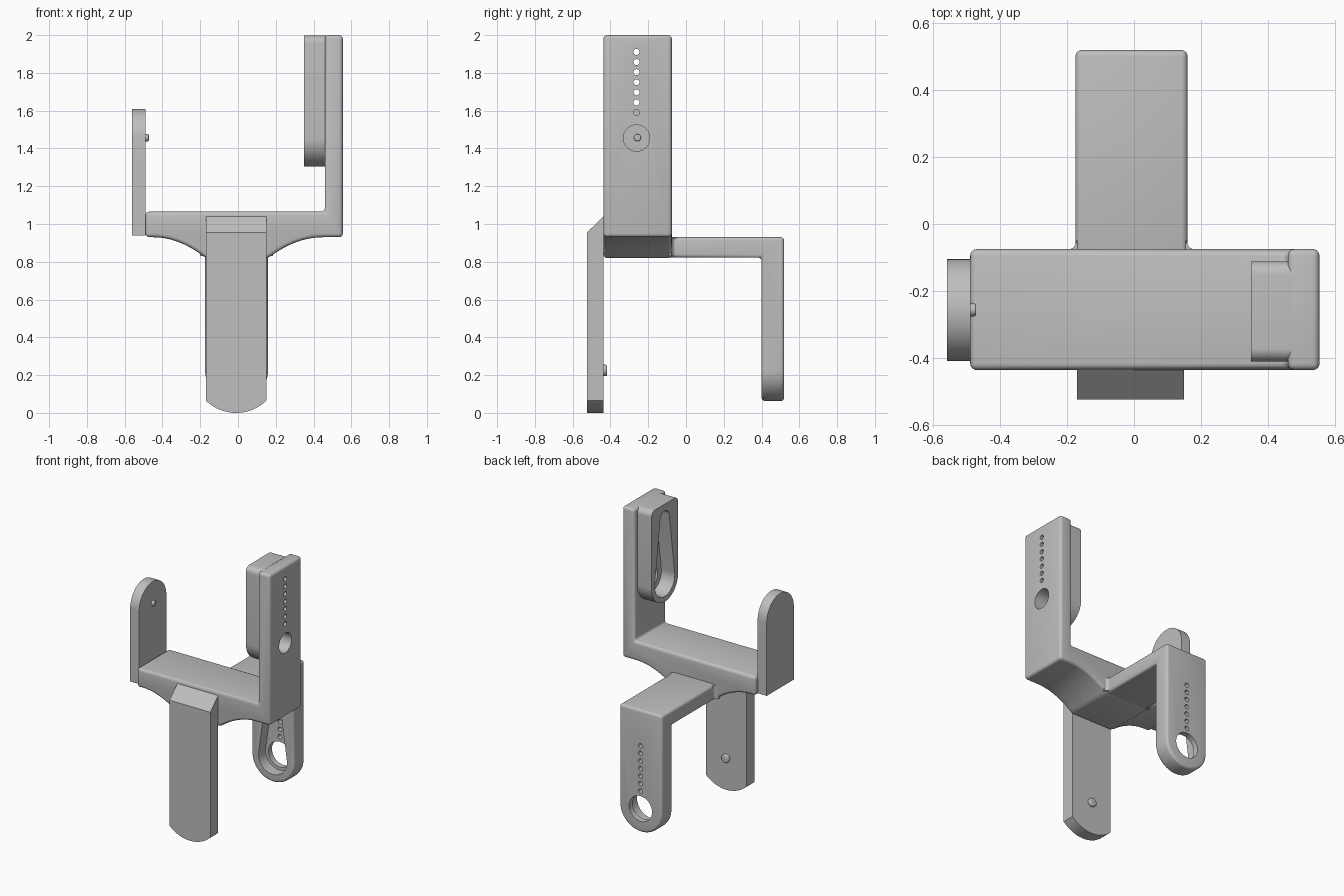
import bpy, bmesh, math

if "Cube" in bpy.data.objects:
    bpy.data.objects.remove(bpy.data.objects["Cube"])

grey = bpy.data.materials.new("plain grey")
grey.diffuse_color = (0.52, 0.52, 0.52, 1)
grey.use_nodes = True
grey.node_tree.nodes["Principled BSDF"].inputs["Base Color"].default_value = grey.diffuse_color


def arc(cu, cv, r, a0, a1, n=16):
    """Points on an arc, angles in degrees."""
    return [(cu + r * math.cos(math.radians(a0 + (a1 - a0) * i / n)),
             cv + r * math.sin(math.radians(a0 + (a1 - a0) * i / n))) for i in range(n + 1)]


def circle(cu, cv, r, n=32):
    return arc(cu, cv, r, 0, 360, n)[:-1]


def teardrop(cu, v0, r0, v1, r1):
    """Slot with a wide lower end and a narrow upper end."""
    a = math.degrees(math.asin((r0 - r1) / (v1 - v0)))
    return arc(cu, v0, r0, 180 - a, 360 + a, 28) + arc(cu, v1, r1, a, 180 - a, 16)


def prism(name, outlines, axis, a, b, bevel=0, shape=None):
    """Extrude one or more 2D outlines along an axis, from a to b."""
    def place(u, v, w):
        return {'X': (w, u, v), 'Y': (u, w, v), 'Z': (u, v, w)}[axis]
    bm = bmesh.new()
    for pts in outlines:
        lo = [bm.verts.new(place(u, v, a)) for u, v in pts]
        hi = [bm.verts.new(place(u, v, b)) for u, v in pts]
        bm.faces.new(lo)
        bm.faces.new(hi[::-1])
        for i in range(len(pts)):
            j = (i + 1) % len(pts)
            bm.faces.new((lo[j], lo[i], hi[i], hi[j]))
    if shape:
        shape(bm)
    bmesh.ops.recalc_face_normals(bm, faces=bm.faces[:])
    me = bpy.data.meshes.new(name)
    bm.to_mesh(me)
    bm.free()
    me.materials.append(grey)
    ob = bpy.data.objects.new(name, me)
    bpy.context.collection.objects.link(ob)
    if bevel:
        m = ob.modifiers.new("edge_round", 'BEVEL')
        m.width, m.segments = bevel, 4
        m.limit_method, m.angle_limit = 'ANGLE', math.radians(30)
        m.use_clamp_overlap = False
    return ob


cutters = []


def cut(ob, cutter):
    m = ob.modifiers.new("cut", 'BOOLEAN')
    m.operation, m.solver, m.object = 'DIFFERENCE', 'EXACT', cutter
    cutter.hide_render = True
    if cutter not in cutters:
        cutters.append(cutter)


def hole_row(cu, cv, r, first):
    """One large hole with seven small ones above it."""
    return [circle(cu, cv, r)] + [circle(cu, cv + first + 0.0535 * i, 0.016, 16) for i in range(7)]


# Crossbar with arched underside and upright post
rise = 0.11


def arch(x0, x1):
    return [(x0 + (x1 - x0) * t / 10, 0.93 - rise * (1 - t / 10) ** 2) for t in range(11)]


outline = ([(-0.49, 1.065), (-0.49, 0.93)] + arch(-0.17, -0.45)[::-1] + arch(0.16, 0.45)
           + [(0.555, 0.93), (0.555, 2.0), (0.46, 2.0), (0.46, 1.065)])
body = prism("crossbar_and_post", [outline], 'Y', -0.437, -0.075, 0.02)

# Keyhole housing on the inside of the post
CY, CZ = -0.262, 1.455
housing = prism("post_housing",
                [arc(CY, CZ, 0.15, 180, 360, 28) + arc(CY + 0.11, 1.958, 0.04, 0, 90, 8)
                 + arc(CY - 0.11, 1.958, 0.04, 90, 180, 8)], 'X', 0.35, 0.47)
cut(housing, prism("post_slot_cutter", [teardrop(CY, CZ, 0.112, 1.90, 0.05)], 'X', 0.3, 0.455))
post_holes = prism("post_hole_cutter", hole_row(CY, CZ, 0.07, 0.135), 'X', 0.4, 0.6)
cut(housing, post_holes)
cut(body, post_holes)


# Rear arm: an L profile whose lower end is rounded
def round_end(bm):
    es = [e for e in bm.edges if all(v.co.z < 0.07 for v in e.verts)
          and abs(e.verts[0].co.y - e.verts[1].co.y) > 0.05]
    bmesh.ops.bevel(bm, geom=es, offset=0.167, segments=16, profile=0.5, affect='EDGES',
                    clamp_overlap=False)
    bmesh.ops.remove_doubles(bm, verts=bm.verts[:], dist=0.003)


CX = -0.0075
arm = prism("rear_arm", [[(-0.13, 0.822), (0.40, 0.822), (0.40, 0.063), (0.52, 0.063),
                          (0.52, 0.93), (-0.13, 0.93)]], 'X', -0.175, 0.16, 0.018, round_end)
cut(arm, prism("arm_slot_cutter", [teardrop(CX, 0.23, 0.112, 0.675, 0.05)], 'Y', 0.35, 0.48))
cut(arm, prism("arm_hole_cutter", hole_row(CX, 0.23, 0.09, 0.125), 'Y', 0.45, 0.6))

# Small fillets where the arm meets the crossbar
for side, x in ((-1, -0.172), (1, 0.157)):
    curve = [(x + side * (0.028 - 0.028 * math.sin(t * math.pi / 12)),
              -0.077 + 0.028 * (1 - math.cos(t * math.pi / 12))) for t in range(7)]
    prism("arm_root_fillet", [curve + [(x - side * 0.02, -0.049), (x - side * 0.02, -0.09),
                                       (x + side * 0.028, -0.09)]], 'Z', 0.83, 0.925)


# Front plate with chamfered top and shallow rounded foot
def chamfer_top(bm):
    for v in bm.verts:
        if v.co.z > 1.0 and v.co.y < -0.5:
            v.co.z = 0.955


half = math.degrees(math.asin(0.16 / 0.2295))
prism("front_plate", [[(0.15, 1.04), (-0.17, 1.04)]
                      + arc(-0.01, 0.2295, 0.2295, 270 - half, 270 + half, 20)],
      'Y', -0.525, -0.437, 0, chamfer_top)
prism("front_plate_peg", [circle(-0.01, 0.225, 0.03, 24)], 'Y', -0.45, -0.418, 0.008)

# Left plate with round top
prism("left_plate", [arc(-0.2575, 1.4575, 0.1525, 0, 180, 28) + [(-0.41, 0.94), (-0.105, 0.94)]],
      'X', -0.56, -0.489)
prism("left_plate_peg", [circle(-0.257, 1.457, 0.019, 24)], 'X', -0.50, -0.472, 0.006)

# Bake modifiers, drop the cutters and shade smooth with sharp edges kept
dg = bpy.context.evaluated_depsgraph_get()
parts = [o for o in bpy.context.scene.objects if o not in cutters]
baked = [(o, bpy.data.meshes.new_from_object(o.evaluated_get(dg))) for o in parts]
for o, me in baked:
    o.modifiers.clear()
    o.data = me
for c in cutters:
    bpy.data.objects.remove(c)
for o in bpy.context.scene.objects:
    o.select_set(True)
bpy.context.view_layer.objects.active = body
bpy.ops.object.shade_smooth_by_angle(angle=math.radians(30))
